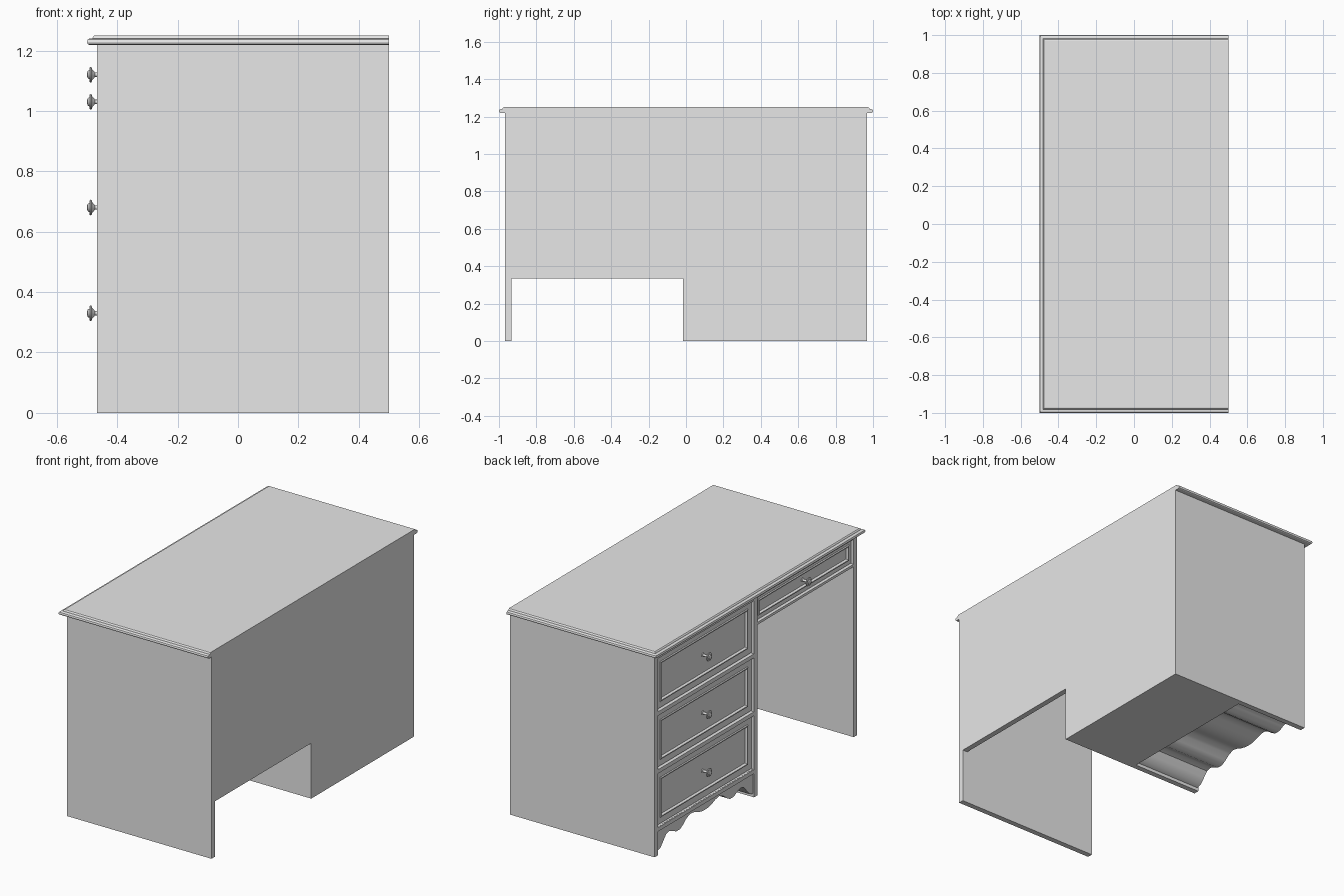
import bpy, bmesh, math
from mathutils import Matrix

if "Cube" in bpy.data.objects:
    bpy.data.objects.remove(bpy.data.objects["Cube"], do_unlink=True)

# Single painted finish
paint = bpy.data.materials.new("light grey paint")
paint.use_nodes = True
paint.diffuse_color = (0.8, 0.8, 0.8, 1)
paint.node_tree.nodes["Principled BSDF"].inputs["Base Color"].default_value = (0.8, 0.8, 0.8, 1)

FRONT, BACK = -0.467, 0.5      # drawers face -x
SIDE, T = 0.967, 0.033         # outer side position, board thickness
INNER = -0.015                 # knee side of the drawer pedestal
UNDER = 1.22                   # underside of the worktop


def finish(name, bm, smooth=False):
    bmesh.ops.recalc_face_normals(bm, faces=bm.faces)
    mesh = bpy.data.meshes.new(name)
    bm.to_mesh(mesh)
    bm.free()
    mesh.materials.append(paint)
    ob = bpy.data.objects.new(name, mesh)
    bpy.context.collection.objects.link(ob)
    if smooth:
        bpy.ops.object.select_all(action='DESELECT')
        ob.select_set(True)
        bpy.context.view_layer.objects.active = ob
        bpy.ops.object.shade_smooth_by_angle(angle=math.radians(35))
    return ob


def loft(name, loops, smooth=False):
    """Skin matching closed loops and cap both ends."""
    bm = bmesh.new()
    rows = [[bm.verts.new(p) for p in loop] for loop in loops]
    n = len(rows[0])
    for a, b in zip(rows, rows[1:]):
        for i in range(n):
            j = (i + 1) % n
            bm.faces.new((a[i], a[j], b[j], b[i]))
    bm.faces.new(rows[0])
    bm.faces.new(rows[-1])
    return finish(name, bm, smooth)


def box(name, x0, x1, y0, y1, z0, z1):
    loops = [[(x0, y0, z), (x1, y0, z), (x1, y1, z), (x0, y1, z)] for z in (z0, z1)]
    return loft(name, loops)


# Worktop: moulded on the front and both ends, flush at the back
edge = [(0.03, 1.219), (0.007, 1.219), (0.002, 1.222), (0.0, 1.229), (0.002, 1.236),
        (0.007, 1.239), (0.018, 1.240), (0.020, 1.245), (0.024, 1.249), (0.030, 1.25)]
loft("worktop", [[(-0.5 + d, -1 + d, z), (BACK, -1 + d, z), (BACK, 1 - d, z), (-0.5 + d, 1 - d, z)]
                 for d, z in edge])

# Upright boards
box("leg_panel", FRONT, BACK, -SIDE, -SIDE + T, 0, UNDER)
box("pedestal_outer_side", FRONT, BACK, SIDE - T, SIDE, 0, UNDER)
box("pedestal_inner_side", FRONT, BACK, INNER, INNER + T, 0, UNDER)
box("modesty_panel", BACK - T, BACK, -SIDE + T, INNER, 0.335, UNDER)

# Pedestal carcass and the plinth under its back half
P0, P1 = INNER + T, SIDE - T
box("pedestal_carcass", -0.435, BACK, P0, P1, 0.165, UNDER)
box("pedestal_plinth", 0.0, BACK, P0, P1, 0, 0.165)

# Scalloped skirt under the drawers
half = [(0.0, 0.02), (0.035, 0.03), (0.065, 0.06), (0.095, 0.092), (0.13, 0.1), (0.165, 0.088),
        (0.20, 0.072), (0.24, 0.072), (0.275, 0.09), (0.31, 0.115), (0.35, 0.128), (0.39, 0.122),
        (0.43, 0.108), (0.47, 0.1), (0.5, 0.098)]
wave = half + [(1 - t, z) for t, z in reversed(half[:-1])]
outline = [(P0 + (P1 - P0) * t, z) for t, z in wave] + [(P1, 0.168), (P0, 0.168)]
loft("scalloped_skirt", [[(x, y, z) for y, z in outline] for x in (-0.46, 0.0)], smooth=True)

# Rails between the drawers
for i, z in enumerate((0.155, 0.505, 0.855, 1.2)):
    box(f"pedestal_rail_{i + 1}", FRONT, -0.42, P0, P1, z - 0.012, min(z + 0.012, UNDER))

# Wide drawer casing over the knee space
K0, K1 = -SIDE + T, INNER
box("knee_drawer_casing", -0.435, BACK - T, K0, K1, 1.035, UNDER)
box("knee_top_rail", FRONT, -0.42, K0, K1, 1.195, UNDER)
box("knee_bottom_rail", FRONT, -0.42, K0, K1, 1.03, 1.045)


def drawer_front(name, y0, y1, z0, z1, border):
    steps = [(0, -0.42), (0, -0.452), (border, -0.452), (border + 0.004, -0.457),
             (border + 0.010, -0.457), (border + 0.016, -0.445)]
    return loft(name, [[(x, y0 + d, z0 + d), (x, y1 - d, z0 + d), (x, y1 - d, z1 - d), (x, y0 + d, z1 - d)]
                       for d, x in steps])


def knob(name, y, z):
    """Turned knob pointing out of the drawer."""
    prof = [(0.012, -0.440), (0.012, -0.447), (0.007, -0.450), (0.007, -0.474), (0.012, -0.477),
            (0.016, -0.482), (0.025, -0.485), (0.026, -0.488), (0.024, -0.491), (0.015, -0.492),
            (0.013, -0.497), (0.007, -0.4995)]
    ring = [math.tau * i / 24 for i in range(24)]
    return loft(name, [[(x, y + r * math.cos(a), z + r * math.sin(a)) for a in ring] for r, x in prof],
                smooth=True)


# Three pedestal drawers and one wide drawer
for i, z in enumerate((0.33, 0.68, 1.03)):
    drawer_front(f"pedestal_drawer_{i + 1}", P0 + 0.004, P1 - 0.004, z - 0.158, z + 0.156, 0.035)
    knob(f"pedestal_knob_{i + 1}", (P0 + P1) / 2, z)
drawer_front("knee_drawer", K0 + 0.004, K1 - 0.004, 1.049, 1.191, 0.022)
knob("knee_knob", (K0 + K1) / 2, 1.12)
